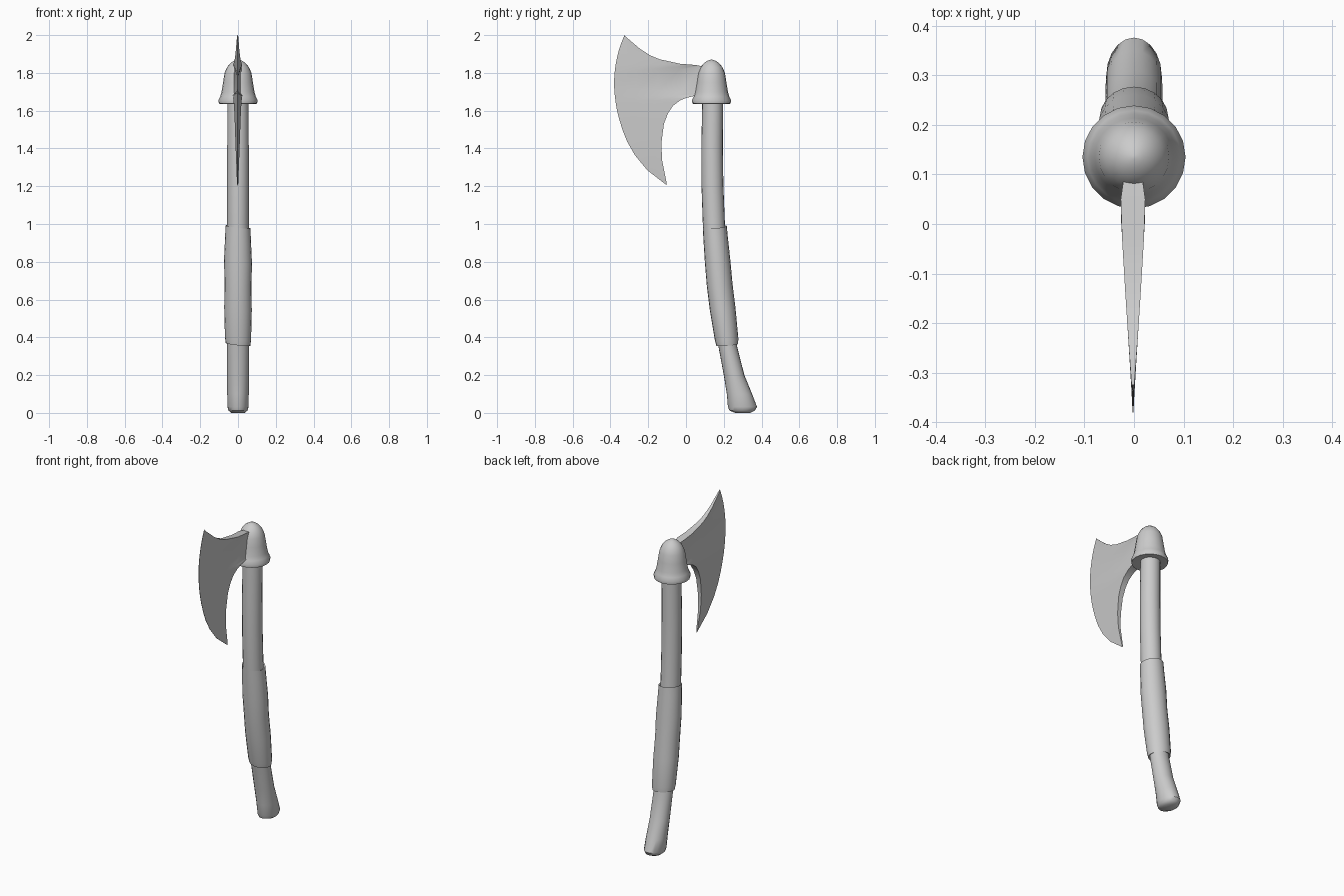
import bpy, bmesh, math


def finish(name, bm, angle=40):
    bmesh.ops.recalc_face_normals(bm, faces=bm.faces)
    me = bpy.data.meshes.new(name)
    bm.to_mesh(me)
    bm.free()
    ob = bpy.data.objects.new(name, me)
    bpy.context.collection.objects.link(ob)
    bpy.ops.object.select_all(action='DESELECT')
    ob.select_set(True)
    bpy.context.view_layer.objects.active = ob
    bpy.ops.object.shade_smooth_by_angle(angle=math.radians(angle))
    return ob


def loft(name, rings, sides=20, caps=True, tilt=(0, 0), closed=False):
    """Rings are (z, centre y, radius x, radius y, centre x)."""
    bm = bmesh.new()
    loops = []
    for z, cy, rx, ry, cx in rings:
        loop = []
        for i in range(sides):
            a = 2 * math.pi * i / sides
            dx, dy = rx * math.cos(a), ry * math.sin(a)
            loop.append(bm.verts.new((cx + dx, cy + dy, z + tilt[0] * dx + tilt[1] * dy)))
        loops.append(loop)
    pairs = list(zip(loops, loops[1:]))
    if closed:
        pairs.append((loops[-1], loops[0]))
    for lo, hi in pairs:
        for i in range(sides):
            j = (i + 1) % sides
            bm.faces.new((lo[i], lo[j], hi[j], hi[i]))
    if caps:
        bm.faces.new(loops[0])
        bm.faces.new(loops[-1])
    return finish(name, bm)


# Curved wooden handle with a flared foot: z, y min, y max, half width
handle = [(0.0, 0.26, 0.34, 0.035), (0.012, 0.23, 0.365, 0.05), (0.032, 0.222, 0.376, 0.056),
          (0.1, 0.216, 0.35, 0.057), (0.2, 0.2, 0.309, 0.057), (0.35, 0.172, 0.271, 0.057),
          (0.5, 0.142, 0.252, 0.057), (0.7, 0.115, 0.232, 0.057), (0.85, 0.1, 0.217, 0.057),
          (1.0, 0.089, 0.206, 0.057), (1.2, 0.082, 0.198, 0.057), (1.4, 0.081, 0.195, 0.057),
          (1.6, 0.085, 0.196, 0.056), (1.72, 0.087, 0.195, 0.055)]
loft("handle", [(z, (a + b) / 2, w, (b - a) / 2, 0) for z, a, b, w in handle])

# Grip wrap: a slightly lumpy sleeve with turned-in ends
grip = [(0.368, 0.172, 0.266, 0.055), (0.362, 0.16, 0.276, 0.065), (0.39, 0.153, 0.277, 0.069),
        (0.55, 0.126, 0.262, 0.073), (0.68, 0.11, 0.246, 0.071), (0.8, 0.1, 0.235, 0.074),
        (0.93, 0.092, 0.221, 0.068), (0.985, 0.089, 0.216, 0.066), (0.978, 0.095, 0.205, 0.054)]
loft("grip_wrap", [(z, (a + b) / 2, w, (b - a) / 2, 0) for z, a, b, w in grip],
     caps=False, tilt=(-0.12, 0.08), closed=True)

# Bell-shaped cap over the head of the handle
cap = [(1.642, 0.05), (1.636, 0.09), (1.637, 0.101), (1.655, 0.104), (1.675, 0.094), (1.7, 0.087),
       (1.75, 0.079), (1.8, 0.071), (1.83, 0.058), (1.852, 0.04), (1.865, 0.02), (1.87, 0.004)]
loft("cap", [(z, 0.135, r, r, 0) for z, r in cap])

# Bearded blade: back outline and cutting edge, both from top tip to bottom tip
back = [(-0.322, 1.993), (-0.243, 1.927), (-0.19, 1.893), (-0.14, 1.872), (-0.03, 1.848),
        (0.05, 1.842), (0.085, 1.835), (0.085, 1.69), (0.05, 1.68), (0.0, 1.667), (-0.03, 1.655),
        (-0.068, 1.627), (-0.095, 1.587), (-0.117, 1.53), (-0.13, 1.43), (-0.127, 1.34), (-0.102, 1.215)]
edge = [(-0.326, 2.0), (-0.344, 1.955), (-0.357, 1.915), (-0.366, 1.878), (-0.373, 1.84),
        (-0.378, 1.8), (-0.38, 1.77), (-0.38, 1.72), (-0.377, 1.68), (-0.372, 1.64), (-0.365, 1.6),
        (-0.354, 1.556), (-0.335, 1.495), (-0.311, 1.435), (-0.271, 1.365), (-0.205, 1.285), (-0.102, 1.205)]
bm = bmesh.new()
STEPS = 4
rows = []
for (by, bz), (ey, ez) in zip(back, edge):
    half = min(0.024, 0.002 + 0.056 * math.hypot(by - ey, bz - ez))
    if by > 0.08:
        half = 0.019
    sides = []
    for s in (1, -1):
        sides.append([bm.verts.new((s * (half * (1 - k / STEPS) + 0.0008) - 0.002,
                                    by + (ey - by) * k / STEPS, bz + (ez - bz) * k / STEPS))
                      for k in range(STEPS + 1)])
    rows.append(sides[0] + sides[1][::-1])
n = len(rows[0])
for p, q in zip(rows, rows[1:]):
    for i in range(n):
        j = (i + 1) % n
        bm.faces.new((p[i], p[j], q[j], q[i]))
bm.faces.new(rows[0])
bm.faces.new(rows[-1])
finish("blade", bm, 30)
